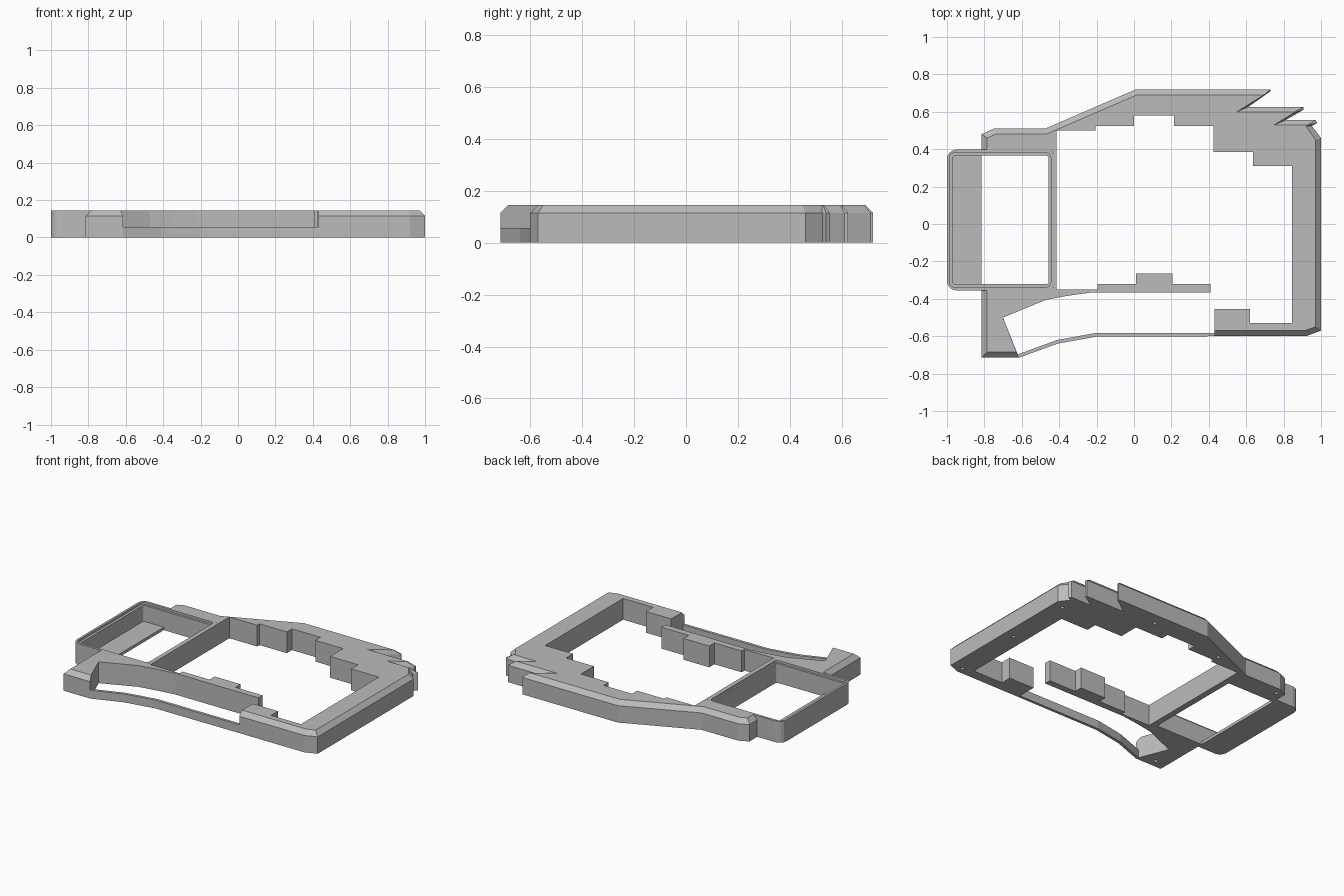
import bpy, bmesh, math

if "Cube" in bpy.data.objects:
    bpy.data.objects.remove(bpy.data.objects["Cube"])

HEIGHT, SHOULDER = 0.145, 0.115

grey = bpy.data.materials.new("plain grey")
grey.use_nodes = True
grey.diffuse_color = (0.5, 0.5, 0.5, 1)
grey.node_tree.nodes["Principled BSDF"].inputs["Base Color"].default_value = grey.diffuse_color


def make_object(name, bm):
    bmesh.ops.recalc_face_normals(bm, faces=bm.faces[:])
    mesh = bpy.data.meshes.new(name)
    bm.to_mesh(mesh)
    bm.free()
    mesh.materials.append(grey)
    obj = bpy.data.objects.new(name, mesh)
    bpy.context.collection.objects.link(obj)
    return obj


def loft(name, rings, closed=False):
    """Skin a stack of equal-length rings; cap the ends, or join last to first."""
    bm = bmesh.new()
    loops = [[bm.verts.new(p) for p in ring] for ring in rings]
    pairs = list(zip(loops, loops[1:]))
    if closed:
        pairs.append((loops[-1], loops[0]))
    else:
        bm.faces.new(loops[0])
        bm.faces.new(loops[-1])
    for low, high in pairs:
        for i in range(len(low)):
            j = (i + 1) % len(low)
            bm.faces.new((low[i], low[j], high[j], high[i]))
    return make_object(name, bm)


def at_height(outline, z):
    return [(x, y, z) for x, y in outline]


def rounded_rect(x0, x1, y0, y1, radius, z, steps=4):
    ring = []
    corners = ((x1, y1, -1, -1), (x0, y1, 1, -1), (x0, y0, 1, 1), (x1, y0, -1, 1))
    for quarter, (x, y, sx, sy) in enumerate(corners):
        for k in range(steps + 1):
            a = math.pi / 2 * (quarter + k / steps)
            ring.append((x + radius * (sx + math.cos(a)),
                         y + radius * (sy + math.sin(a)), z))
    return ring


# Chamfered outside edge: shoulder point paired with its top point
back_and_side = [
    ((-.815, .385), (-.785, .385)), ((-.815, .48), (-.785, .46)),
    ((-.75, .51), (-.74, .48)), ((-.475, .51), (-.47, .48)),
    ((.01, .72), (.015, .69)), ((.73, .72), (.695, .69)),
    ((.73, .71), (.69, .687)), ((.61, .625), (.55, .6)),
    ((.905, .625), (.86, .6)), ((.905, .61), (.855, .595)),
    ((.81, .555), (.75, .53)), ((.97, .555), (.93, .53)),
    ((.98, .54), (.925, .528)), ((.95, .525), (.92, .523)),
    ((1, .46), (.97, .45)), ((1, -.57), (.97, -.55)),
    ((.92, -.6), (.91, -.57)), ((.43, -.6), (.43, -.57)),
]
# Stepped inside edge, tray wall and front bar (no chamfer)
inside = [
    (.43, -.455), (.62, -.455), (.62, -.53), (.845, -.53), (.845, .31),
    (.635, .31), (.635, .385), (.425, .385), (.425, .525), (.215, .525),
    (.215, .58), (0, .58), (0, .525), (-.205, .525), (-.205, .5),
    (-.415, .5), (-.415, -.35), (-.195, -.35), (-.195, -.32), (.01, -.32),
    (.01, -.265), (.205, -.265), (.205, -.32), (.41, -.32), (.41, -.365),
    (-.22, -.365), (-.35, -.383), (-.47, -.405), (-.7, -.5),
]
# Front leg, chamfered on its outer sides
leg = [
    ((-.615, -.715), (-.628, -.685)), ((-.815, -.715), (-.785, -.685)),
    ((-.815, -.34), (-.785, -.34)), ((-.43, -.34), (-.43, -.34)),
    ((-.43, .385), (-.43, .385)),
]
outline = back_and_side + [(p, p) for p in inside] + leg
lower = [p for p, q in outline]
upper = [q for p, q in outline]
frame = loft("frame", [at_height(lower, 0), at_height(lower, SHOULDER),
                       at_height(upper, HEIGHT)])

# Blind screw holes in the underside
bm = bmesh.new()
for x, y in ((.93, .42), (.93, -.05), (.92, -.55), (.37, .64),
             (-.2, .57), (-.76, .46), (-.73, -.66)):
    made = bmesh.ops.create_cone(bm, cap_ends=True, segments=16,
                                 radius1=.012, radius2=.012, depth=.12)
    bmesh.ops.translate(bm, verts=made["verts"], vec=(x, y, 0))
cutter = make_object("screw_hole_cutter", bm)
cutter.hide_render = True
cutter.hide_set(True)
holes = frame.modifiers.new("screw holes", "BOOLEAN")
holes.operation = "DIFFERENCE"
holes.solver = "EXACT"
holes.object = cutter

# Thin low rail across the front
rail_outer = [(-.63, -.715), (-.615, -.715), (-.41, -.64), (-.2, -.602), (.44, -.6)]
rail_inner = [(.44, -.582), (-.2, -.582), (-.41, -.62), (-.63, -.7)]
rail = rail_outer + rail_inner
loft("front_rail", [at_height(rail, 0), at_height(rail, .057)])

# Side tray: rounded wall with a small ledge inside the rim
outer = (-1, -.42, -.355, .397, .05)
lip = (-.985, -.445, -.337, .38, .025)
well = (-.968, -.457, -.322, .365, .012)
loft("tray_wall", [rounded_rect(*outer, 0), rounded_rect(*outer, HEIGHT),
                   rounded_rect(*lip, HEIGHT), rounded_rect(*lip, .13),
                   rounded_rect(*well, .13), rounded_rect(*well, 0)], closed=True)

# Partial tray floor
floor = [(-.975, -.33), (-.815, -.33), (-.815, .37), (-.975, .37)]
loft("tray_floor", [at_height(floor, 0), at_height(floor, .02)])
